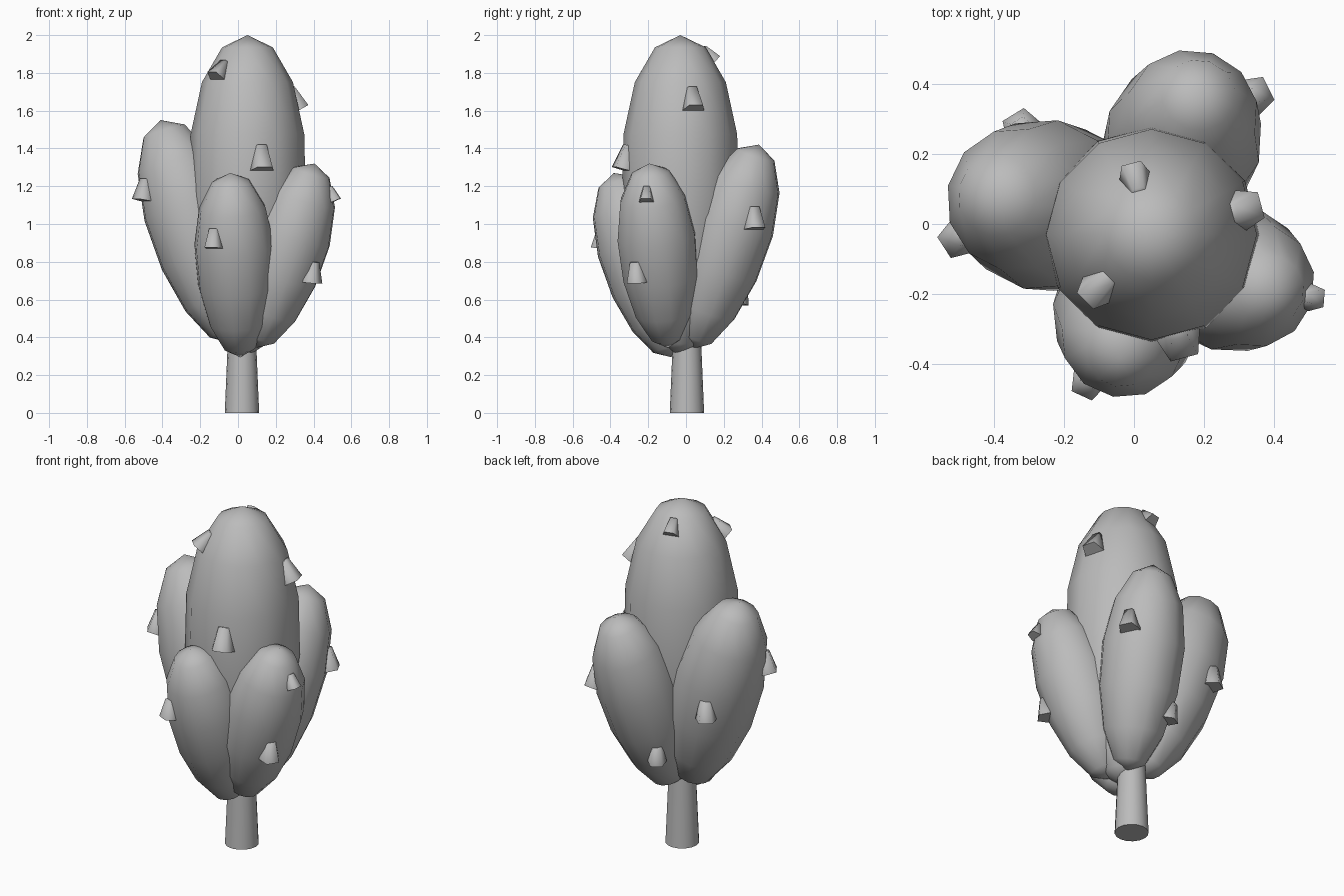
import bpy, bmesh, math
from mathutils import Vector, Matrix
from mathutils.bvhtree import BVHTree

cube = bpy.data.objects.get("Cube")
if cube:
    bpy.data.objects.remove(cube, do_unlink=True)

grey = bpy.data.materials.new("plain grey")
grey.diffuse_color = (0.5, 0.5, 0.5, 1)
grey.use_nodes = True
grey.node_tree.nodes["Principled BSDF"].inputs["Base Color"].default_value = (0.5, 0.5, 0.5, 1)


def finish(bm, name, angle):
    """Turn a bmesh into a shaded object with the grey material."""
    bmesh.ops.recalc_face_normals(bm, faces=bm.faces)
    mesh = bpy.data.meshes.new(name)
    bm.to_mesh(mesh)
    bm.free()
    mesh.materials.append(grey)
    obj = bpy.data.objects.new(name, mesh)
    bpy.context.collection.objects.link(obj)
    bpy.ops.object.select_all(action='DESELECT')
    obj.select_set(True)
    bpy.context.view_layer.objects.active = obj
    bpy.ops.object.shade_smooth_by_angle(angle=math.radians(angle))


def bulb(name, bottom, tip, radius, taper, rings):
    """Egg with its broad end at the tip; returns a tree for surface lookups."""
    bottom, tip = Vector(bottom), Vector(tip)
    axis = tip - bottom
    bm = bmesh.new()
    bmesh.ops.create_uvsphere(bm, u_segments=12, v_segments=rings, radius=1)
    for v in bm.verts:
        swell = radius * (1 + taper * v.co.z)
        v.co = Vector((v.co.x * swell, v.co.y * swell, v.co.z * axis.length / 2))
    turn = axis.to_track_quat('Z', 'Y').to_matrix().to_4x4()
    bm.transform(Matrix.Translation((bottom + tip) / 2) @ turn)
    bmesh.ops.recalc_face_normals(bm, faces=bm.faces)
    tree = BVHTree.FromBMesh(bm)
    finish(bm, name, 80)
    return tree


def spike(name, tree, place, size):
    """Five-sided stub lying upward along a bulb, its tip leaning inward."""
    spot, normal, _, _ = tree.find_nearest(Vector(place))
    up = Vector((0, 0, 1))
    up = (up - normal * up.dot(normal)).normalized()
    side = up.cross(normal)
    frame = Matrix((side, normal, up)).transposed().to_4x4()
    lean = Matrix.Rotation(math.radians(14), 4, 'X')
    half_turn = Matrix.Rotation(math.pi, 4, 'Z')
    bm = bmesh.new()
    bmesh.ops.create_cone(bm, cap_ends=True, segments=5, radius1=0.064 * size,
                          radius2=0.037 * size, depth=0.12 * size)
    bm.transform(Matrix.Translation(spot) @ frame @ lean @ half_turn)
    finish(bm, name, 80)


# Stem
bm = bmesh.new()
bmesh.ops.create_cone(bm, cap_ends=True, segments=16, radius1=0.091,
                      radius2=0.07, depth=0.5)
bm.transform(Matrix.Translation((0.021, 0.005, 0.25)))
finish(bm, "stem", 40)

# Bulbs: bottom, tip, radius, taper, rings
bulbs = {
    "main_bulb": ((0.05, -0.03, 0.3), (0.05, -0.03, 2.0), 0.308, 0.15, 8),
    "right_bulb": ((-0.04, 0.01, 0.37), (-0.41, 0.085, 1.55), 0.246, 0.1, 7),
    "left_bulb": ((0.1, -0.095, 0.345), (0.405, -0.195, 1.32), 0.213, 0.1, 7),
    "front_bulb": ((0.012, -0.078, 0.295), (-0.04, -0.383, 1.27), 0.215, 0.1, 7),
    "back_bulb": ((0.07, 0.036, 0.34), (0.19, 0.385, 1.42), 0.226, 0.1, 7),
}
trees = {name: bulb(name, *spec) for name, spec in bulbs.items()}

# Spikes: position and size on each bulb
spikes = {
    "main_bulb": [((0.13, -0.33, 1.35), 1.08), ((-0.1, -0.18, 1.82), 0.88),
                  ((0.31, 0.04, 1.665), 1.0), ((0.005, 0.125, 1.9), 0.75)],
    "right_bulb": [((-0.5, -0.04, 1.18), 0.95), ((-0.325, 0.28, 0.96), 0.95)],
    "left_bulb": [((0.51, -0.21, 1.16), 0.66), ((0.39, -0.26, 0.745), 0.92)],
    "front_bulb": [((-0.135, -0.46, 0.92), 0.85)],
    "back_bulb": [((0.35, 0.37, 1.03), 0.97), ((-0.03, 0.32, 0.61), 0.85)],
}
for host, items in spikes.items():
    for i, (place, size) in enumerate(items, 1):
        spike(f"{host}_spike_{i}", trees[host], place, size)
